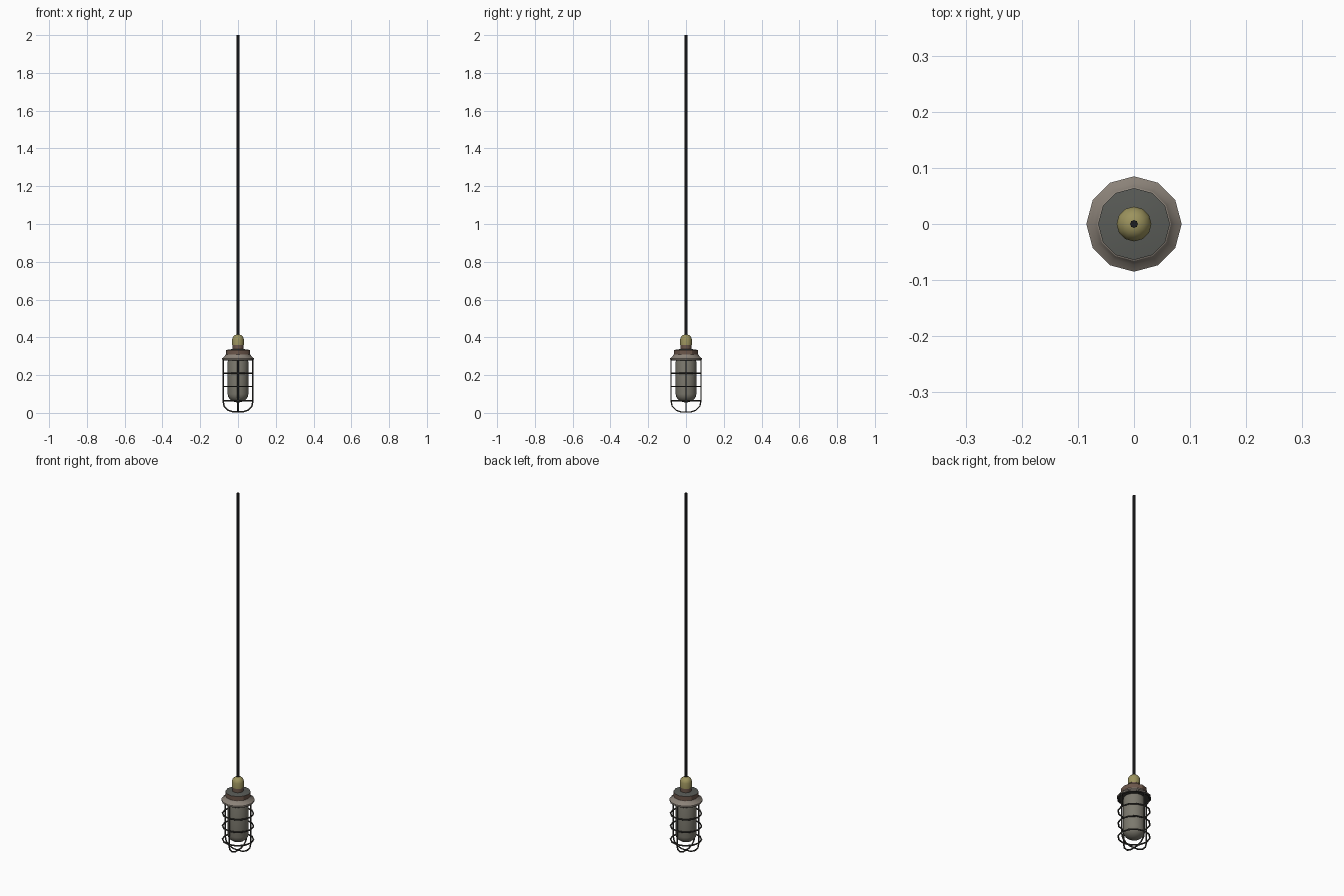
import bpy, math

if "Cube" in bpy.data.objects:
    bpy.data.objects.remove(bpy.data.objects["Cube"])

def mat(name, r, g, b):
    m = bpy.data.materials.new(name)
    m.diffuse_color = (r, g, b, 1)
    m.use_nodes = True
    m.node_tree.nodes["Principled BSDF"].inputs["Base Color"].default_value = m.diffuse_color
    return m

BLACK = mat("cord_black", 0.012, 0.012, 0.013)
WIRE = mat("cage_dark_metal", 0.045, 0.043, 0.038)
YELLOW = mat("cap_yellow", 0.33, 0.29, 0.11)
BROWN = mat("rusty_brown", 0.15, 0.095, 0.07)
GREY = mat("housing_grey", 0.10, 0.105, 0.095)
TAN = mat("flange_tan", 0.26, 0.225, 0.19)
GLASS = mat("glass_grey", 0.20, 0.19, 0.155)

def lathe(name, profile, sides, mats, bands=None, smooth=None):
    """Revolve (radius, z) points, listed bottom to top; bands = material per strip."""
    verts, faces, idx, rings = [], [], [], []
    for r, z in profile:
        n = 1 if r == 0 else sides
        rings.append(range(len(verts), len(verts) + n))
        verts += [(r * math.cos(2 * math.pi * i / n), r * math.sin(2 * math.pi * i / n), z)
                  for i in range(n)]
    for k, (a, b) in enumerate(zip(rings, rings[1:])):
        for i in range(sides):
            j = (i + 1) % sides
            quad = [a[i % len(a)], a[j % len(a)], b[j % len(b)], b[i % len(b)]]
            faces.append(list(dict.fromkeys(quad)))
            idx.append(bands[k] if bands else 0)
    me = bpy.data.meshes.new(name)
    me.from_pydata(verts, [], faces)
    for m in mats:
        me.materials.append(m)
    me.polygons.foreach_set("material_index", idx)
    ob = bpy.data.objects.new(name, me)
    bpy.context.collection.objects.link(ob)
    if smooth:
        bpy.ops.object.select_all(action='DESELECT')
        ob.select_set(True)
        bpy.context.view_layer.objects.active = ob
        bpy.ops.object.shade_smooth_by_angle(angle=math.radians(smooth))
    return ob

def wire(name, points, closed=False, radius=0.004):
    cu = bpy.data.curves.new(name, 'CURVE')
    cu.dimensions = '3D'
    cu.bevel_depth = radius
    cu.bevel_resolution = 1
    sp = cu.splines.new('POLY')
    sp.points.add(len(points) - 1)
    for p, co in zip(sp.points, points):
        p.co = (*co, 1)
    sp.use_cyclic_u = closed
    cu.materials.append(WIRE)
    ob = bpy.data.objects.new(name, cu)
    bpy.context.collection.objects.link(ob)
    bpy.ops.object.select_all(action='DESELECT')
    ob.select_set(True)
    bpy.context.view_layer.objects.active = ob
    bpy.ops.object.convert(target='MESH')

# hanging cord
lathe("cord", [(0, 0.40), (0.007, 0.40), (0.007, 2.0), (0, 2.0)], 8, [BLACK], smooth=50)

# domed yellow cap
lathe("cap", [(0, 0.36), (0.031, 0.36), (0.031, 0.39), (0.027, 0.402), (0.018, 0.411),
              (0.008, 0.415), (0, 0.415)], 12, [YELLOW], smooth=50)

# neck
lathe("neck", [(0.029, 0.33), (0.029, 0.362), (0, 0.362)], 12, [BROWN], smooth=40)

# housing: dark underside, tan flared flange, brown collar, grey top
lathe("housing", [(0, 0.284), (0.085, 0.282), (0.085, 0.289), (0.073, 0.297), (0.066, 0.308),
                  (0.064, 0.309), (0.064, 0.333), (0.03, 0.338), (0, 0.338)], 12,
      [WIRE, TAN, BROWN, GREY], [0, 1, 1, 1, 1, 2, 3, 3], smooth=30)

# glass jar with rounded end
R = 0.055
dome = [(R * math.sin(a), 0.055 + 0.045 * (1 - math.cos(a)))
        for a in (math.pi / 2 * i / 5 for i in range(6))]
dome[0] = (0, 0.055)
lathe("glass_jar", dome + [(R, 0.27), (0.05, 0.29)], 16, [GLASS], smooth=50)

# cage: two crossed hoops and three rings
half = [(0.079, 0.288), (0.079, 0.062), (0.073, 0.035), (0.052, 0.014), (0.025, 0.005)]
hoop = [(-x, z) for x, z in half] + half[::-1]
wire("cage_hoop_x", [(x, 0, z) for x, z in hoop])
wire("cage_hoop_y", [(0, x, z) for x, z in hoop])
for n, z in enumerate((0.065, 0.14, 0.21, 0.281)):
    wire(f"cage_ring_{n + 1}", [(0.079 * math.cos(math.pi * i / 6), 0.079 * math.sin(math.pi * i / 6), z)
                                for i in range(12)], closed=True)
